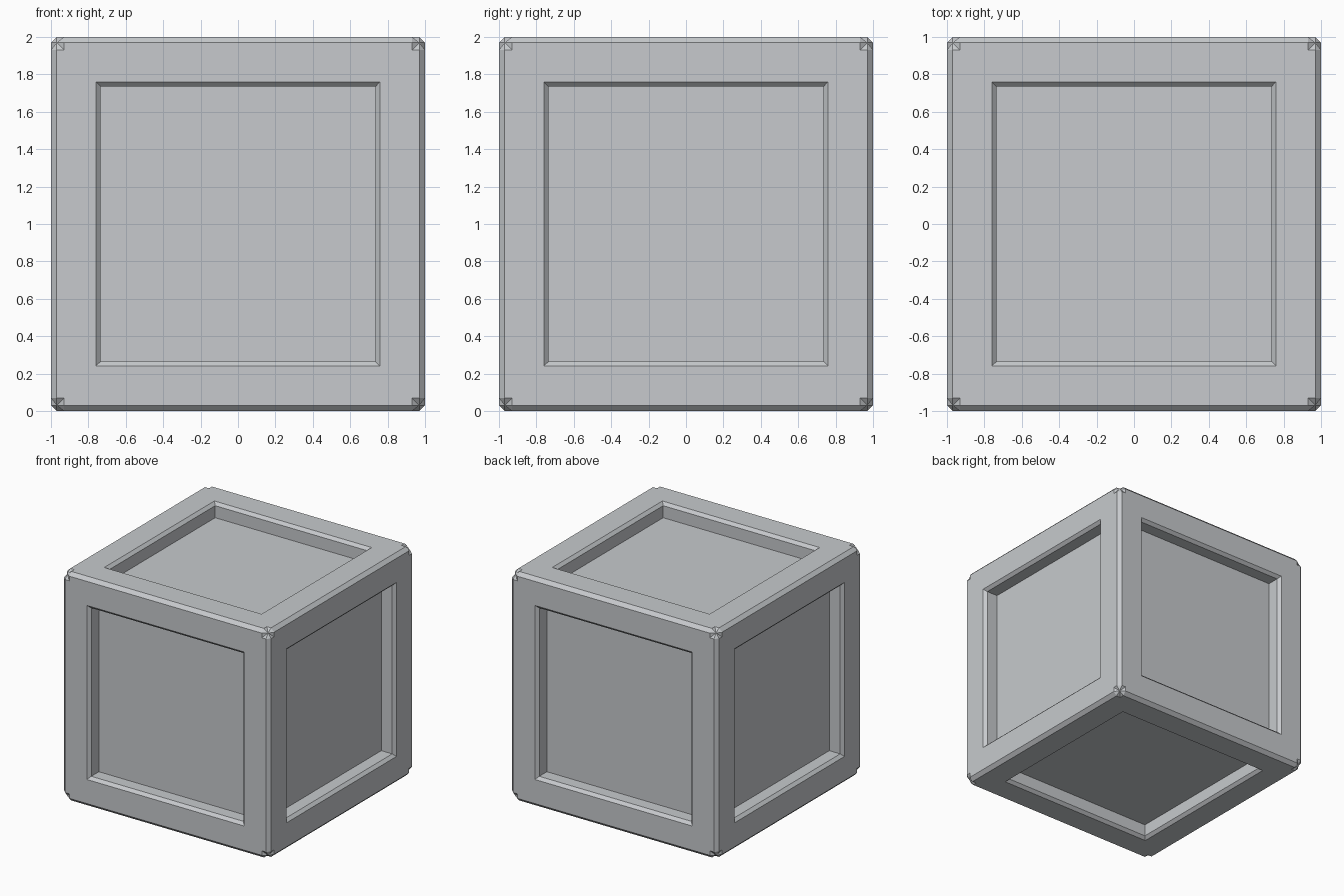
import bpy
import bmesh
from itertools import product
from mathutils import Vector

default = bpy.data.objects.get("Cube")
if default:
    bpy.data.objects.remove(default, do_unlink=True)

EDGE = 0.97     # where the flat faces meet the edge chamfers
NOTCH = 0.93    # start of the notched corners
RIM = 0.76      # outer opening of each recess
WALL = 0.735    # inner opening below the rim chamfer
LIP = 0.975     # height of the rim chamfer's lower edge
FLOOR = 0.87    # height of the recessed panel

bm = bmesh.new()


def turn(p, axis):
    """Cycle the coordinates so that x points along the given axis."""
    for _ in range(axis):
        p = (p[2], p[0], p[1])
    return Vector(p)


def face(points):
    bm.faces.new([bm.verts.new(p) for p in points])


def square(size, height):
    return [(height, size * a, size * b) for a, b in ((1, 1), (-1, 1), (-1, -1), (1, -1))]


for axis in range(3):
    for side in (1, -1):
        # Flat frame: four mitred strips with notched ends
        for quarter in range(4):
            strip = [(NOTCH, NOTCH), (NOTCH, EDGE), (-NOTCH, EDGE),
                     (-NOTCH, NOTCH), (-RIM, RIM), (RIM, RIM)]
            for _ in range(quarter):
                strip = [(-b, a) for a, b in strip]
            face([turn((side, a, b), axis) for a, b in strip])

        # Rim chamfer, recess walls and floor
        loops = [square(RIM, side), square(WALL, side * LIP), square(WALL, side * FLOOR)]
        for upper, lower in zip(loops, loops[1:]):
            for i in range(4):
                j = (i + 1) % 4
                face([turn(p, axis) for p in (upper[i], upper[j], lower[j], lower[i])])
        face([turn(p, axis) for p in loops[-1]])

    # Chamfers along the four edges parallel to this axis
    for s, t in product((1, -1), repeat=2):
        face([turn(p, axis) for p in ((NOTCH, s, t * EDGE), (NOTCH, s * EDGE, t),
                                      (-NOTCH, s * EDGE, t), (-NOTCH, s, t * EDGE))])

# Puckered corners: a fan of facets around one centre point
notch = [(1, NOTCH, EDGE), (1, NOTCH, NOTCH), (1, EDGE, NOTCH)]
ring = [turn(p, axis) for axis in range(3) for p in notch]
for signs in product((1, -1), repeat=3):
    flip = Vector(signs)
    for i, p in enumerate(ring):
        q = ring[(i + 1) % len(ring)]
        face([flip * EDGE, p * flip, q * flip])

bmesh.ops.remove_doubles(bm, verts=bm.verts[:], dist=0.0001)
bmesh.ops.recalc_face_normals(bm, faces=bm.faces[:])
bmesh.ops.translate(bm, verts=bm.verts[:], vec=(0, 0, 1))

mesh = bpy.data.meshes.new("crate")
bm.to_mesh(mesh)
bm.free()
crate = bpy.data.objects.new("crate", mesh)
bpy.context.collection.objects.link(crate)

# Plain light grey all over
grey = bpy.data.materials.new("light grey")
grey.use_nodes = True
colour = (0.57, 0.59, 0.61, 1)
grey.diffuse_color = colour
grey.node_tree.nodes["Principled BSDF"].inputs["Base Color"].default_value = colour
mesh.materials.append(grey)
